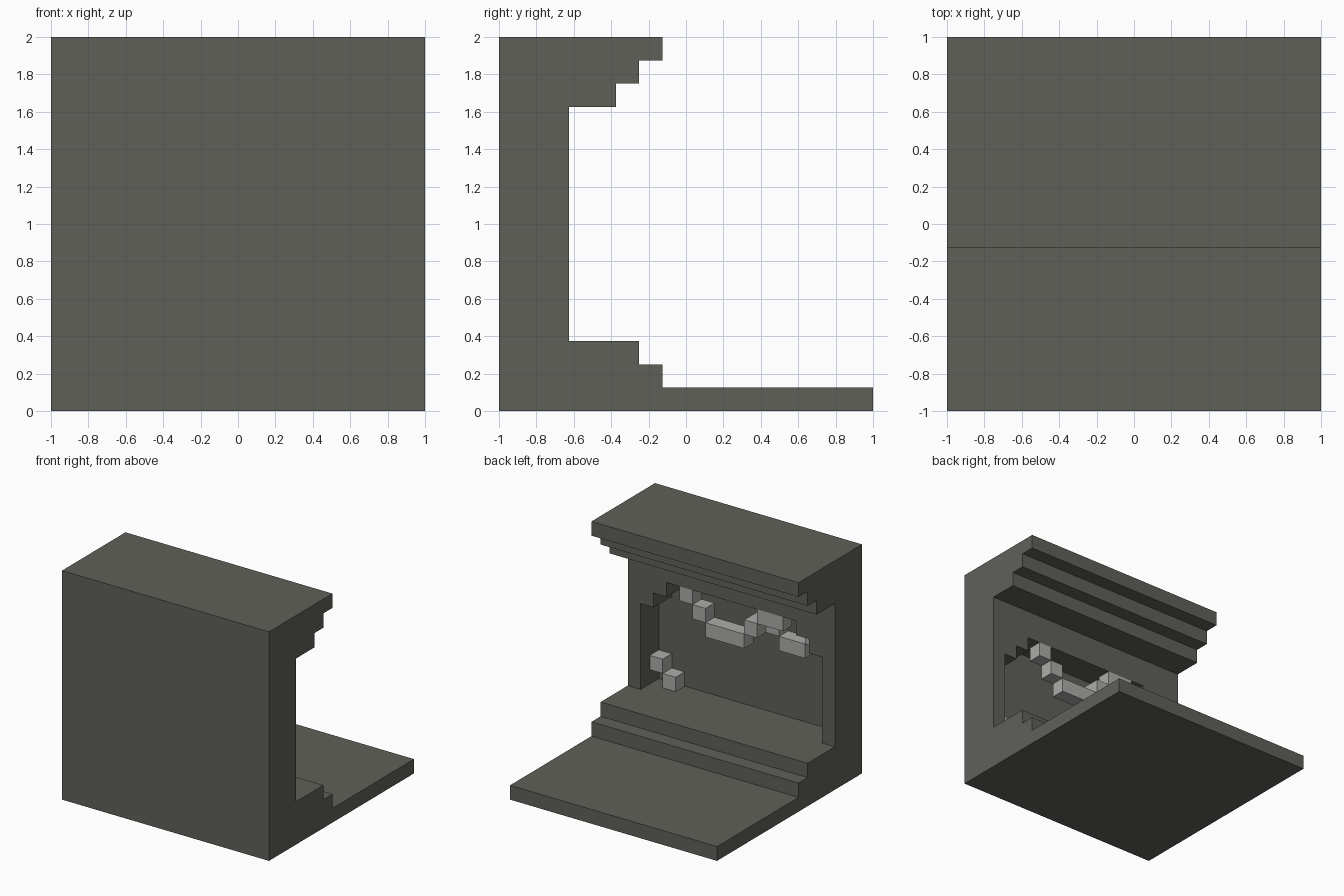
import bpy
import bmesh

if "Cube" in bpy.data.objects:
    bpy.data.objects.remove(bpy.data.objects["Cube"], do_unlink=True)

U = 0.125  # one block


def material(name, rgb):
    mat = bpy.data.materials.new(name)
    mat.use_nodes = True
    col = (*rgb, 1.0)
    mat.diffuse_color = col
    bsdf = next(n for n in mat.node_tree.nodes if n.type == 'BSDF_PRINCIPLED')
    bsdf.inputs["Base Color"].default_value = col
    return mat


STONE = material("dark_stone", (0.117, 0.117, 0.102))
WEB = material("pale_cobweb", (0.413, 0.413, 0.402))


def to_world(i, j, k):
    """Block coordinates to world coordinates."""
    return (i * U - 1, j * U - 1, k * U)


def add_object(name, bm, mat):
    bmesh.ops.recalc_face_normals(bm, faces=bm.faces)
    mesh = bpy.data.meshes.new(name)
    bm.to_mesh(mesh)
    bm.free()
    mesh.materials.append(mat)
    obj = bpy.data.objects.new(name, mesh)
    bpy.context.collection.objects.link(obj)
    return obj


def extrude(name, points, step, mat):
    """Extrude a closed block-space outline by a block-space step."""
    bm = bmesh.new()
    face = bm.faces.new([bm.verts.new(to_world(*p)) for p in points])
    out = bmesh.ops.extrude_face_region(bm, geom=[face], use_keep_orig=True)
    moved = [g for g in out["geom"] if isinstance(g, bmesh.types.BMVert)]
    bmesh.ops.translate(bm, verts=moved, vec=[s * U for s in step])
    return add_object(name, bm, mat)


def strand(name, start, length=1, depth=1):
    """A run of web blocks along x."""
    i, j, k = start
    outline = [(i, j, k), (i + length, j, k),
               (i + length, j, k + 1), (i, j, k + 1)]
    return extrude(name, outline, (0, depth, 0), WEB)


# Stone shell: side profile (y, z) with stepped floor and overhanging cornice
profile = [(0, 0), (16, 0), (16, 1), (7, 1), (7, 2), (6, 2), (6, 3), (3, 3),
           (3, 13), (5, 13), (5, 14), (6, 14), (6, 15), (7, 15), (7, 16), (0, 16)]
shell = extrude("stone_alcove", [(0, y, z) for y, z in profile], (16, 0, 0), STONE)

# Stepped arch niche cut into the wall
half = [(1, 3), (1, 9), (2, 9), (2, 10), (3, 10), (3, 11)]
arch = half + [(16 - x, z) for x, z in reversed(half)]
cutter = extrude("niche_cutter", [(x, 1, z) for x, z in arch], (0, 3, 0), STONE)
cutter.hide_render = True
mod = shell.modifiers.new("niche", 'BOOLEAN')
mod.operation = 'DIFFERENCE'
mod.solver = 'EXACT'
mod.object = cutter
bpy.context.view_layer.update()
cut = bpy.data.meshes.new_from_object(
    shell.evaluated_get(bpy.context.evaluated_depsgraph_get()))
shell.modifiers.clear()
shell.data = cut
bpy.data.objects.remove(cutter, do_unlink=True)

# Cobweb hanging across the front of the niche
strand("web_left_top", (11, 2, 10))
strand("web_left_drop", (10, 2, 9))
strand("web_sag", (7, 2, 8), length=3)
strand("web_middle_rise", (6, 1, 9), depth=2)
strand("web_right_top", (4, 2, 10), length=2)

# Second cobweb against the rear plate
strand("web_rear_drop", (5, 1, 9))
strand("web_rear_sag", (3, 1, 8), length=2)
strand("web_rear_end", (2, 1, 9))

# Small cobweb in the lower corner
strand("web_corner_upper", (14, 1, 4))
strand("web_corner_lower", (13, 1, 3))
